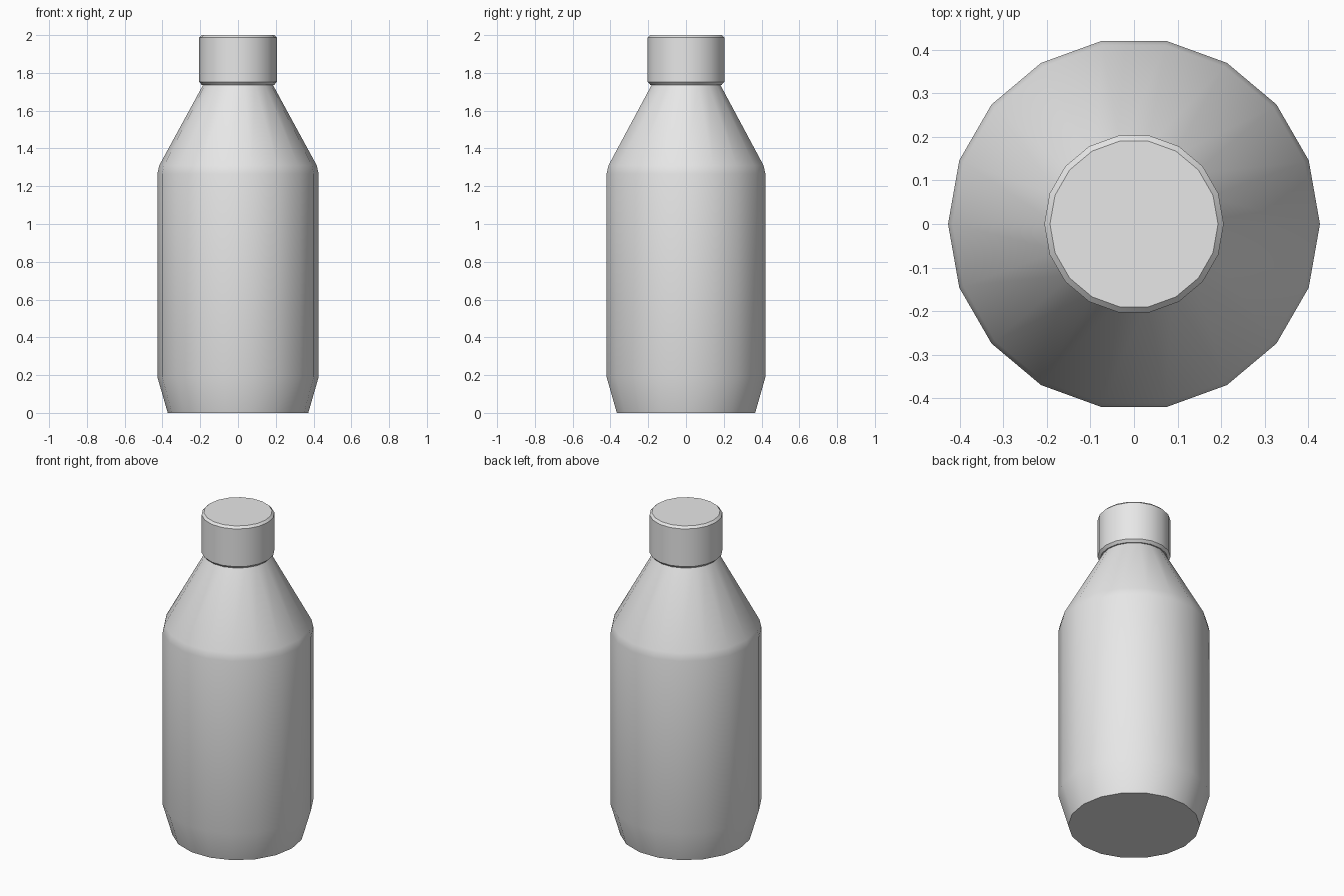
import bpy
import bmesh
from math import cos, sin, tau, radians

SIDES = 18

cube = bpy.data.objects.get("Cube")
if cube:
    bpy.data.objects.remove(cube, do_unlink=True)

# Single plain grey for the whole bottle
grey = bpy.data.materials.new("light grey")
grey.use_nodes = True
colour = (0.8, 0.8, 0.8, 1)
grey.diffuse_color = colour
grey.node_tree.nodes["Principled BSDF"].inputs["Base Color"].default_value = colour


def lathe(name, profile):
    """Turn a (radius, height) profile into a closed solid around z."""
    bm = bmesh.new()
    rings = [[bm.verts.new((r * cos(tau * i / SIDES), r * sin(tau * i / SIDES), z))
              for i in range(SIDES)] for r, z in profile]
    for low, high in zip(rings, rings[1:]):
        for i in range(SIDES):
            j = (i + 1) % SIDES
            bm.faces.new((low[i], low[j], high[j], high[i]))
    bm.faces.new(rings[0][::-1])
    bm.faces.new(rings[-1])
    mesh = bpy.data.meshes.new(name)
    bm.to_mesh(mesh)
    bm.free()
    mesh.materials.append(grey)
    obj = bpy.data.objects.new(name, mesh)
    bpy.context.collection.objects.link(obj)
    bpy.ops.object.select_all(action="DESELECT")
    obj.select_set(True)
    bpy.context.view_layer.objects.active = obj
    bpy.ops.object.shade_smooth_by_angle(angle=radians(30))
    return obj


# Body: tapered foot, straight wall, rounded shoulder, sloping neck
lathe("bottle_body", [(0.372, 0), (0.427, 0.19), (0.427, 1.265),
                      (0.417, 1.31), (0.18, 1.745)])

# Cap: short cylinder with chamfered rims
lathe("bottle_cap", [(0.192, 1.737), (0.206, 1.752),
                     (0.206, 1.987), (0.193, 2.0)])
